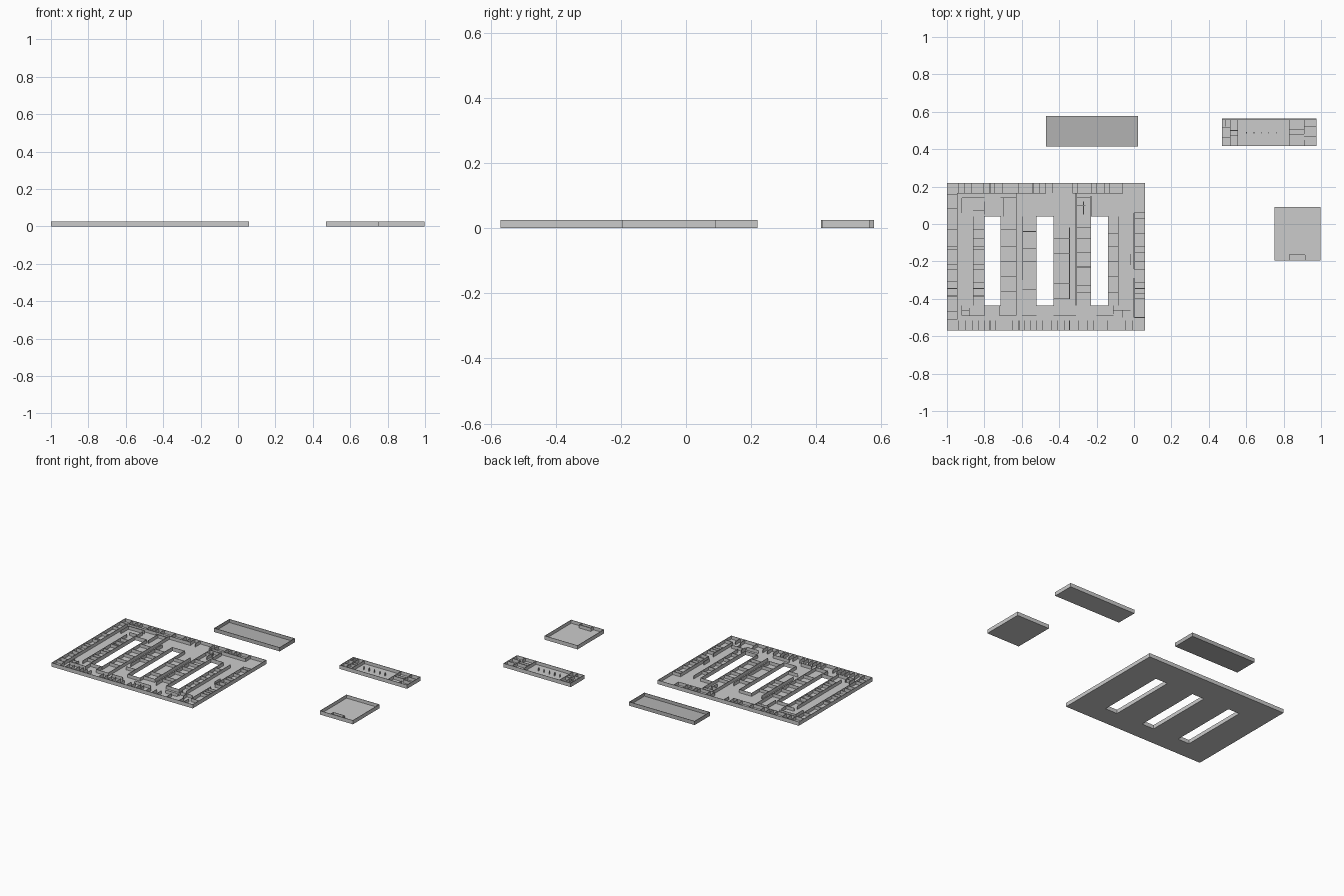
import bpy, bmesh

H, F, T = 0.026, 0.004, 0.003   # wall height, floor thickness, wall thickness


def floor(bm, xs, ys, holes=()):
    # one slab from a grid of quads, leaving out the cells listed in holes
    v = [[bm.verts.new((x, y, 0)) for y in ys] for x in xs]
    faces = [bm.faces.new((v[i][j], v[i][j + 1], v[i + 1][j + 1], v[i + 1][j]))
             for i in range(len(xs) - 1) for j in range(len(ys) - 1)
             if (i, j) not in holes]
    up = bmesh.ops.extrude_face_region(bm, geom=faces, use_keep_orig=True)
    top = [g for g in up['geom'] if isinstance(g, bmesh.types.BMVert)]
    bmesh.ops.translate(bm, verts=top, vec=(0, 0, F))
    bmesh.ops.recalc_face_normals(bm, faces=bm.faces[:])


def block(bm, x0, x1, y0, y1):
    vs = bmesh.ops.create_cube(bm, size=1)['verts']
    for p in vs:
        p.co = ((x0 + x1) / 2 + p.co.x * (x1 - x0),
                (y0 + y1) / 2 + p.co.y * (y1 - y0), H / 2 + F / 4 + p.co.z * (H - F / 2))


def hwall(bm, x0, x1, y):
    block(bm, x0, x1, y - T / 2, y + T / 2)


def vwall(bm, x, y0, y1):
    block(bm, x - T / 2, x + T / 2, y0, y1)


def ring(bm, x0, x1, y0, y1, inward=True):
    # four walls just inside (or just outside) a rectangle
    s = T / 2 if inward else -T / 2
    for y in (y0 + s, y1 - s):
        hwall(bm, x0 + s - T / 2, x1 - s + T / 2, y)
    for x in (x0 + s, x1 - s):
        vwall(bm, x, y0 + s, y1 - s)


def finish(bm, name, color=None):
    me = bpy.data.meshes.new(name)
    bm.to_mesh(me)
    bm.free()
    ob = bpy.data.objects.new(name, me)
    bpy.context.collection.objects.link(ob)
    if color:
        mat = bpy.data.materials.new(name)
        mat.diffuse_color = color
        me.materials.append(mat)


# main floor slab with three courtyard slots
L, R, B, K = -1.0, 0.06, -0.57, 0.22
S0, S1 = -0.435, 0.04
slots = [(-0.80, -0.715), (-0.52, -0.43), (-0.23, -0.14)]
bm = bmesh.new()
floor(bm, [L] + [x for s in slots for x in s] + [R], [B, S0, S1, K],
      holes=((1, 1), (3, 1), (5, 1)))
finish(bm, "main_floor")

# outer shell and courtyard walls
bm = bmesh.new()
ring(bm, L, R, B, K)
for a, b in slots:
    ring(bm, a, b, S0, S1, inward=False)
finish(bm, "outer_and_courtyard_walls")

# small rooms around the perimeter
bm = bmesh.new()
for y in (0.16, 0.085, -0.03, -0.12, -0.135, -0.215, -0.245, -0.305, -0.345, -0.385, -0.47, -0.51):
    hwall(bm, L, -0.945, y)
for y in (0.06, 0.03, -0.05, -0.12, -0.15, -0.20, -0.245, -0.315, -0.345, -0.37, -0.40, -0.50):
    hwall(bm, 0.0, R, y)
for x in (-0.94, -0.905, -0.87, -0.805, -0.77, -0.745, -0.705, -0.62, -0.54, -0.505,
          -0.475, -0.435, -0.33, -0.30, -0.225, -0.20, -0.16, -0.13, -0.06):
    vwall(bm, x, 0.165, K)
for x in (-0.94, -0.90, -0.865, -0.83, -0.80, -0.77, -0.74, -0.65, -0.615, -0.585, -0.555,
          -0.52, -0.49, -0.44, -0.41, -0.37, -0.345, -0.295, -0.25, -0.215, -0.14, -0.045, -0.01):
    vwall(bm, x, B, -0.515)
vwall(bm, -0.945, -0.51, 0.165)
hwall(bm, -0.945, -0.47, 0.165)
hwall(bm, -0.33, -0.06, 0.165)
vwall(bm, 0.0, -0.24, 0.06)
vwall(bm, 0.0, -0.50, -0.29)
finish(bm, "perimeter_rooms")

# inner wings: long corridor walls with cross partitions
bm = bmesh.new()
for x, y0, y1 in ((-0.86, S0, 0.04), (-0.63, -0.49, 0.165), (-0.595, -0.30, 0.04),
                  (-0.31, S0, 0.165), (-0.345, -0.40, -0.02), (-0.085, S0, 0.04)):
    vwall(bm, x, y0, y1)
for y in (-0.03, -0.08, -0.12, -0.135, -0.215, -0.245, -0.315, -0.345, -0.385):
    hwall(bm, -0.86, -0.80, y)
for y in (-0.03, -0.12, -0.20, -0.28, -0.36):
    hwall(bm, -0.715, -0.63, y)
for y in (-0.04, -0.13, -0.20, -0.35):
    hwall(bm, -0.595, -0.52, y)
for y in (-0.08, -0.16, -0.32, -0.40):
    hwall(bm, -0.43, -0.345, y)
for y in (-0.02, -0.08, -0.15, -0.23, -0.33, -0.365):
    hwall(bm, -0.31, -0.23, y)
for y in (-0.05, -0.12, -0.20, -0.28, -0.365):
    hwall(bm, -0.14, -0.085, y)
finish(bm, "inner_wing_walls")

# rooms at the ends of the wings
bm = bmesh.new()
for x, y0, y1 in ((-0.92, 0.06, 0.14), (-0.80, 0.05, 0.12), (-0.70, 0.04, 0.14), (-0.23, 0.04, 0.15),
                  (-0.27, 0.05, 0.12), (-0.92, -0.49, S0), (-0.88, -0.49, -0.45), (-0.80, -0.49, S0),
                  (-0.72, -0.49, S0), (-0.11, -0.48, S0), (-0.02, -0.22, -0.16), (-0.06, -0.50, -0.46)):
    vwall(bm, x, y0, y1)
for x0, x1, y in ((-0.92, -0.80, 0.14), (-0.86, -0.80, 0.07), (-0.715, -0.63, 0.14), (-0.31, -0.23, 0.14),
                  (-0.31, -0.26, 0.10), (-0.92, -0.80, -0.49), (-0.92, -0.88, -0.46), (-0.72, -0.63, -0.49),
                  (-0.60, -0.52, -0.49), (-0.43, -0.31, -0.49), (-0.11, -0.02, -0.46), (-0.20, -0.11, -0.49)):
    hwall(bm, x0, x1, y)
finish(bm, "wing_end_rooms")

# dark plain tray at the back
bm = bmesh.new()
floor(bm, [-0.47, 0.022], [0.415, 0.578])
ring(bm, -0.47, 0.022, 0.415, 0.578)
finish(bm, "dark_hall", (0.45, 0.45, 0.45, 1))

# back right annex with rooms at both ends
bm = bmesh.new()
a, b, c, d = 0.47, 0.975, 0.418, 0.563
floor(bm, [a, b], [c, d])
ring(bm, a, b, c, d)
for x, y0, y1 in ((0.515, c, d), (0.555, c, d), (0.83, c, d), (0.91, 0.48, d), (0.91, c, 0.45),
                  (0.49, 0.52, d)):
    vwall(bm, x, y0, y1)
for x0, x1, y in ((a, 0.515, 0.515), (a, 0.515, 0.46), (0.515, 0.555, 0.50), (0.515, 0.555, 0.475),
                  (0.83, 0.91, 0.48), (0.91, b, 0.52), (0.91, b, 0.47), (0.83, 0.91, 0.505)):
    hwall(bm, x0, x1, y)
for i in range(5):
    block(bm, 0.60 + i * 0.04, 0.603 + i * 0.04, 0.485, 0.493)
finish(bm, "annex_with_rooms")

# square annex with a small porch
bm = bmesh.new()
floor(bm, [0.75, 0.998], [-0.195, 0.09])
ring(bm, 0.75, 0.998, -0.195, 0.09)
hwall(bm, 0.83, 0.915, -0.165)
for x in (0.83, 0.915):
    vwall(bm, x, -0.195, -0.165)
finish(bm, "square_annex")
